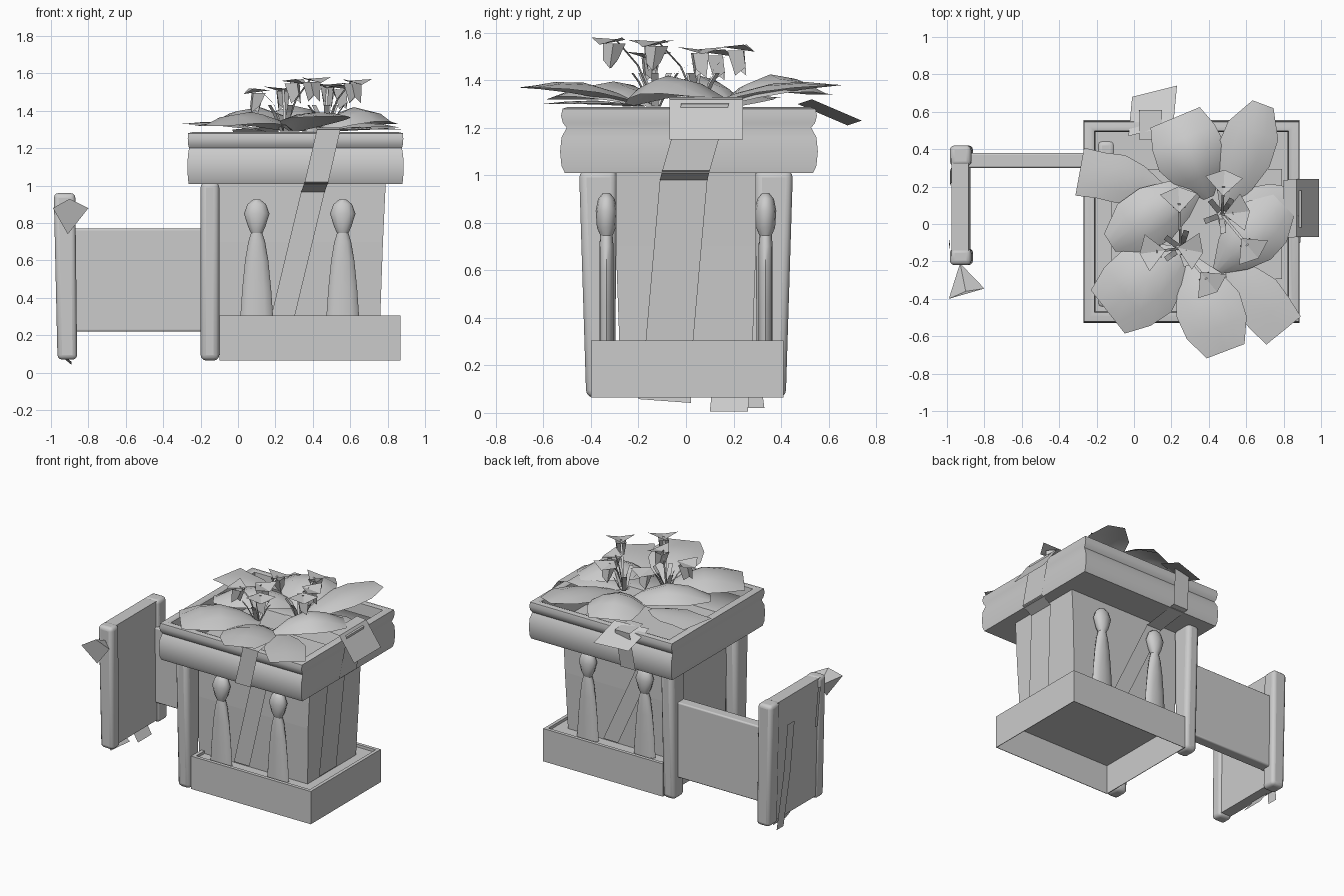
import bpy, bmesh, math
from mathutils import Vector

cube = bpy.data.objects.get("Cube")
if cube:
    bpy.data.objects.remove(cube, do_unlink=True)

grey = bpy.data.materials.new("plain_grey")
grey.use_nodes = True
grey.diffuse_color = (0.6, 0.6, 0.6, 1)
grey.node_tree.nodes["Principled BSDF"].inputs["Base Color"].default_value = (0.6, 0.6, 0.6, 1)
body_centre = Vector((0.33, 0, 0.8))


def finish(name, bm, smooth=None, bevel=0, outward=False):
    """Make the object; outward turns open strips away from the body."""
    bmesh.ops.recalc_face_normals(bm, faces=bm.faces)
    if outward:
        for f in bm.faces:
            if f.normal.dot(f.calc_center_median() - body_centre) < 0:
                f.normal_flip()
    mesh = bpy.data.meshes.new(name)
    bm.to_mesh(mesh)
    bm.free()
    mesh.materials.append(grey)
    ob = bpy.data.objects.new(name, mesh)
    bpy.context.collection.objects.link(ob)
    if bevel:
        mod = ob.modifiers.new("rounding", 'BEVEL')
        mod.width, mod.segments = bevel, 3
    if smooth:
        bpy.ops.object.select_all(action='DESELECT')
        ob.select_set(True)
        bpy.context.view_layer.objects.active = ob
        bpy.ops.object.shade_smooth_by_angle(angle=math.radians(smooth))
    return ob


def skin(bm, rows, closed):
    """Bridge rows of points with quads."""
    rows = [[bm.verts.new(p) for p in row] for row in rows]
    n = len(rows[0])
    for a, b in zip(rows, rows[1:]):
        for i in range(n if closed else n - 1):
            j = (i + 1) % n
            bm.faces.new((a[i], a[j], b[j], b[i]))
    return rows


def rect_loft(name, rings, smooth=None, bevel=0, top=True):
    """Stack of rectangles (x0, x1, y0, y1, z)."""
    bm = bmesh.new()
    rows = skin(bm, [[(a, c, z), (b, c, z), (b, d, z), (a, d, z)]
                     for a, b, c, d, z in rings], True)
    bm.faces.new(rows[0])
    if top:
        bm.faces.new(rows[-1])
    return finish(name, bm, smooth, bevel)


def box(name, x0, x1, y0, y1, z0, z1, **options):
    return rect_loft(name, [(x0, x1, y0, y1, z0), (x0, x1, y0, y1, z1)], **options)


def ellipse_loft(name, rings, sides=12, smooth=50):
    """Stack of ellipses (x, y, z, rx, ry)."""
    bm = bmesh.new()
    rows = skin(bm, [[(x + rx * math.cos(math.tau * i / sides),
                       y + ry * math.sin(math.tau * i / sides), z)
                      for i in range(sides)] for x, y, z, rx, ry in rings], True)
    bm.faces.new(rows[0])
    bm.faces.new(rows[-1])
    return finish(name, bm, smooth)


def ribbon(name, centres, across):
    """Flat strip along centre points; across is half its width as a vector."""
    w = Vector(across)
    bm = bmesh.new()
    skin(bm, [[Vector(c) - w, Vector(c) + w] for c in centres], False)
    return finish(name, bm, outward=True)


def petal(name, base, tip, half, tip_z, hump, blunt):
    """Arched patch; blunt is the width kept at the tip."""
    a, b = Vector((*base, 0)), Vector((*tip, 0))
    side = Vector((a.y - b.y, b.x - a.x, 0)).normalized() * half
    rows = []
    for k, width in enumerate((0.15, 0.7, 1, 0.95, blunt)):
        t = k / 4
        row = []
        for s in (-1, -0.5, 0, 0.5, 1):
            p = a.lerp(b, t) + side * s * width
            z = 1.29 + (tip_z - 1.29) * t + hump * math.sin(math.pi * t) * (1 - 0.7 * s * s)
            row.append((p.x, p.y, z))
        rows.append(row)
    bm = bmesh.new()
    skin(bm, rows, False)
    return finish(name, bm, 40, outward=True)


# Base tray: thin-walled and open below
def tray_ring(inset, z):
    return (-0.1 + inset, 0.87 - inset, -0.4 + inset, 0.41 - inset, z)


rect_loft("base_tray", [tray_ring(i, z) for i, z in (
    (0.004, 0.28), (0.004, 0.065), (0, 0.065), (0, 0.305), (0.025, 0.305), (0.025, 0.285))])

# Tapered body
rect_loft("body", [(-0.12, 0.76, -0.28, 0.28, 0.28), (-0.12, 0.775, -0.295, 0.295, 0.7),
                   (-0.12, 0.79, -0.295, 0.295, 1.02)])


# Cushioned lid, an open shell with a rounded rim
def lid_ring(inset, z):
    side = inset if inset > 0.03 else inset * 0.3
    return (-0.27 + side, 0.885 - side, -0.53 + inset, 0.555 - inset, z)


rect_loft("lid", [lid_ring(i, z) for i, z in (
    (0.02, 1.01), (0.006, 1.04), (0, 1.1), (0.006, 1.16), (0.028, 1.2), (0.012, 1.22),
    (0.004, 1.25), (0.01, 1.28), (0.035, 1.288), (0.058, 1.28), (0.064, 1.2))], 60, top=False)

# Rounded corner posts on the right-hand side of the body
for side, label in ((-1, "front"), (1, "back")):
    rect_loft(label + "_post", [
        (-0.2, -0.1, *sorted((side * 0.3, side * 0.42)), 0.065),
        (-0.2, -0.1, *sorted((side * 0.29, side * 0.45)), 1.02)], 40, 0.03)

# Carved figures on the front and back faces
for side, label in ((-1, "front"), (1, "back")):
    for k, x in enumerate((0.1, 0.56)):
        y = side * 0.335
        ellipse_loft(f"{label}_figure_body_{k}", [
            (x, y, 0.29, 0.088, 0.03), (x, y, 0.45, 0.077, 0.03),
            (x, y, 0.6, 0.062, 0.03), (x, y, 0.7, 0.045, 0.03), (x, y, 0.76, 0.026, 0.025)])
        ellipse_loft(f"{label}_figure_head_{k}", [
            (x, y, 0.745, 0.03, 0.025), (x, y, 0.78, 0.046, 0.04), (x, y, 0.85, 0.068, 0.045),
            (x, y, 0.9, 0.05, 0.035), (x, y, 0.925, 0.02, 0.015)])

# Arm panel and upright end frame
box("arm_panel", -0.9, -0.18, 0.3, 0.38, 0.22, 0.77, smooth=40, bevel=0.01)
for label, y0, y1 in (("front", -0.22, -0.13), ("back", 0.31, 0.42)):
    rect_loft(label + "_end_column", [(-0.965, -0.86, y0, y1, 0.07),
                                      (-0.985, -0.87, y0, y1, 0.96)], 40, 0.025)
rect_loft("end_panel", [(-0.955, -0.875, -0.17, 0.35, 0.09), (-0.975, -0.885, -0.17, 0.35, 0.955)])

# Ribbon strips and loose ends on the end frame
ribbon("end_ribbon_back", [(-0.985, 0.19, 0.76), (-0.985, 0.24, 0.4), (-0.965, 0.29, 0.02)], (0, 0.04, 0))
ribbon("end_ribbon_front", [(-0.99, -0.13, 0.9), (-0.985, -0.1, 0.62)], (0, 0.015, 0))
ribbon("end_flap_back", [(-0.95, 0.19, 0.1), (-0.88, 0.18, 0.005)], (0, 0.08, 0))
ribbon("end_flap_front", [(-0.95, -0.09, 0.1), (-0.89, -0.09, 0.05)], (0, 0.11, -0.008))

# Pointed bud on the end frame
bm = bmesh.new()
root = bm.verts.new((-0.93, -0.21, 0.86))
rim = [bm.verts.new(p) for p in ((-0.99, -0.4, 0.88), (-0.9, -0.36, 0.93),
                                 (-0.8, -0.345, 0.88), (-0.91, -0.33, 0.74))]
for i in range(4):
    bm.faces.new((root, rim[i], rim[(i + 1) % 4]))
bm.faces.new(rim)
finish("end_bud", bm)

# Ribbons wrapped over the lid and slanting down the body
ribbon("front_ribbon", [(0.48, -0.45, 1.31), (0.485, -0.545, 1.3), (0.42, -0.545, 1.02),
                        (0.4, -0.315, 0.965), (0.24, -0.3, 0.3)], (0.063, 0, 0))
ribbon("back_ribbon", [(0.09, 0.45, 1.31), (0.09, 0.61, 1.3), (0.07, 0.57, 1.02),
                       (0.09, 0.315, 0.965), (0.4, 0.3, 0.3)], (0.06, 0, 0))
ribbon("left_ribbon", [(0.8, 0.08, 1.32), (0.895, 0.08, 1.3), (0.89, 0, 1.02),
                       (0.805, -0.01, 0.98), (0.775, -0.07, 0.3)], (0, 0.1, 0))
ribbon("left_ribbon_end", [(0.8, 0.08, 1.33), (0.87, 0.085, 1.32), (0.99, 0.085, 1.15)], (0, 0.155, 0))
ribbon("back_ribbon_end", [(0.09, 0.5, 1.31), (0.11, 0.71, 1.22)], (0.12, 0.03, 0.01))

# Broad petals: base, tip, half width, tip height, arch, tip width
petals = [
    ((0.4, 0.14), (0.22, 0.57), 0.19, 1.34, 0.11, 0.75),
    ((0.48, 0.08), (0.69, 0.64), 0.15, 1.38, 0.05, 0.4),
    ((0.44, -0.25), (0.8, 0.1), 0.16, 1.33, 0.11, 0.5),
    ((0.5, -0.2), (0.8, -0.57), 0.14, 1.3, 0.02, 0.85),
    ((0.3, -0.18), (0.49, -0.68), 0.18, 1.37, 0.06, 0.6),
    ((0.28, -0.14), (-0.14, -0.47), 0.21, 1.32, 0.09, 0.7),
    ((0.36, 0.21), (-0.13, -0.1), 0.16, 1.33, 0.11, 0.35),
    ((0.15, 0.2), (-0.29, 0.28), 0.13, 1.33, 0.03, 1),
    ((0.45, 0.02), (0.86, 0.12), 0.13, 1.31, 0.04, 0.6)]
for k, values in enumerate(petals):
    petal(f"petal_{k}", *values)

# Stamens: thin stalk, leaning head with a notched skirt, and leaf blades
hearts = (Vector((0.25, -0.13, 1.29)), Vector((0.47, 0.05, 1.29)))
heads = [(0, (0.1, -0.15, 1.46)), (0, (0.24, 0.13, 1.47)), (0, (0.4, -0.31, 1.52)),
         (0, (0.3, -0.14, 1.51)), (1, (0.48, 0.22, 1.49)), (1, (0.62, -0.13, 1.51)),
         (1, (0.55, 0.06, 1.48))]
for k, (heart, tip) in enumerate(heads):
    start, end = hearts[heart], Vector(tip)
    out = Vector((end.x - start.x, end.y - start.y, 0)).normalized()
    side = Vector((-out.y, out.x, 0))
    top = end + Vector((0, 0, 0.05)) - out * 0.02
    ribbon(f"stalk_{k}", [start, start.lerp(end, 0.4) + Vector((0, 0, 0.08)), top], side * 0.007)
    bm = bmesh.new()
    skin(bm, [[end + out * (a * r - z * 0.3) + side * b * r + Vector((0, 0, z - drop * (a == b)))
               for a, b in ((-1, -1), (1, -1), (1, 1), (-1, 1))]
              for r, z, drop in ((0.022, -0.035, 0.035), (0.034, 0.035, 0))], True)
    finish(f"stamen_head_{k}", bm)
    bm = bmesh.new()
    for turn in (-1, 1):
        reach = out * 0.05 + side * turn * 0.1
        bm.faces.new([bm.verts.new(p) for p in (
            top - out * 0.05, top + out * 0.09 - Vector((0, 0, 0.02)),
            top + reach + Vector((0, 0, 0.01)))])
    finish(f"stamen_leaf_{k}", bm, outward=True)

# Small pointed sepals around each flower centre
for h, heart in enumerate(hearts):
    for k in range(5):
        angle = math.tau * k / 5 + h
        out = Vector((math.cos(angle), math.sin(angle), 0))
        side = Vector((-out.y, out.x, 0)) * 0.015
        ribbon(f"sepal_{h}_{k}", [heart + out * 0.02, heart + out * 0.07 + Vector((0, 0, 0.1)),
                                  heart + out * 0.1 + Vector((0, 0, 0.14))], side)
